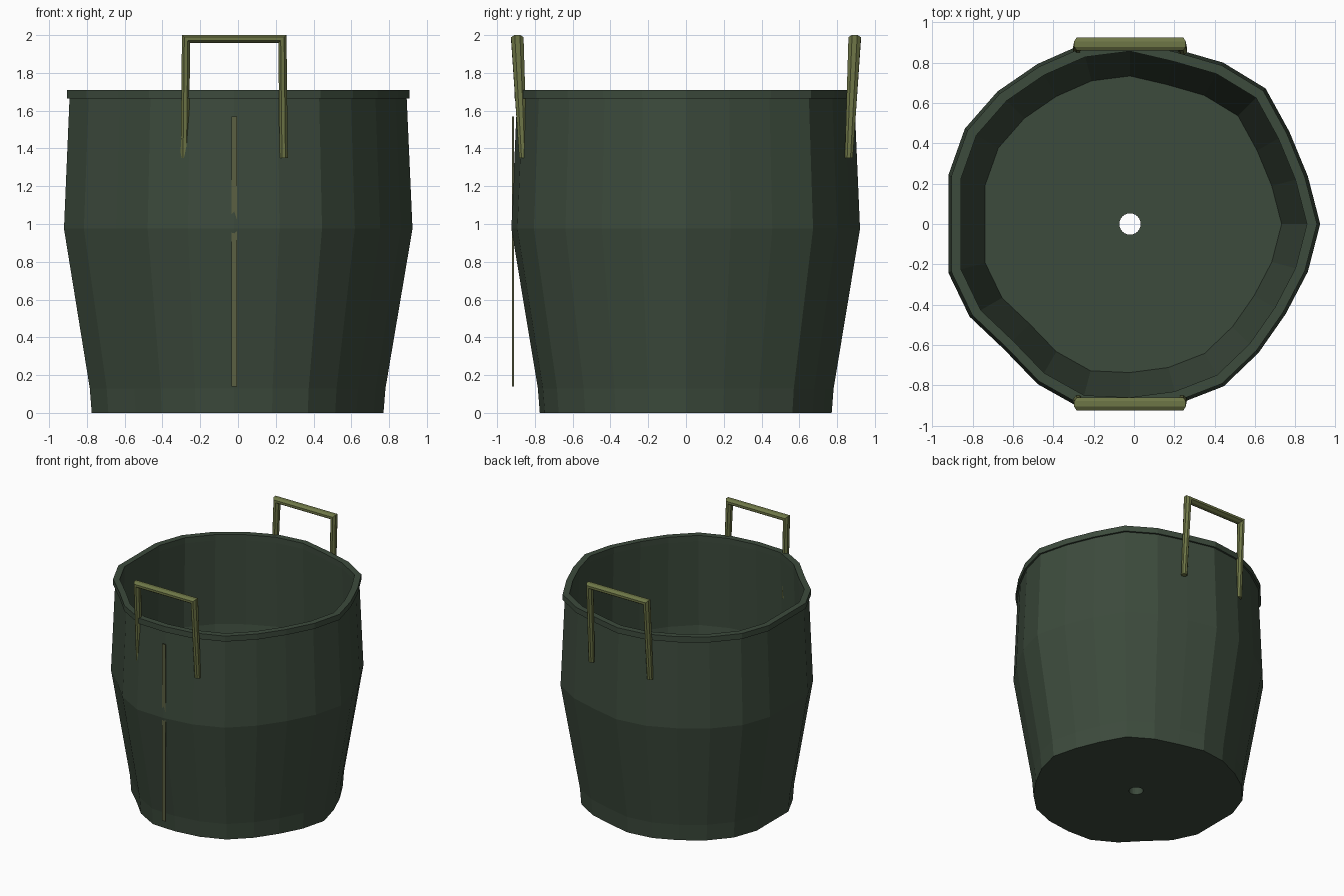
import bpy, bmesh, math
from mathutils import Vector

if "Cube" in bpy.data.objects:
    bpy.data.objects.remove(bpy.data.objects["Cube"])

CX = -0.02  # the pot axis sits slightly left of centre

def material(name, rgb):
    m = bpy.data.materials.new(name)
    m.diffuse_color = (*rgb, 1)
    m.use_nodes = True
    m.node_tree.nodes["Principled BSDF"].inputs["Base Color"].default_value = m.diffuse_color
    return m

GREEN = material("dark green fabric", (0.046, 0.070, 0.046))
OLIVE = material("olive strap", (0.155, 0.180, 0.062))
SEAM = material("seam olive", (0.105, 0.115, 0.055))

def finish(bm, name, mat):
    bmesh.ops.recalc_face_normals(bm, faces=bm.faces)
    me = bpy.data.meshes.new(name)
    bm.to_mesh(me)
    bm.free()
    me.materials.append(mat)
    ob = bpy.data.objects.new(name, me)
    bpy.context.collection.objects.link(ob)
    return ob

def bridge(bm, a, b):
    n = len(a)
    for i in range(n):
        bm.faces.new((a[i], a[(i + 1) % n], b[(i + 1) % n], b[i]))

# Wobbly 24-sided outline, one radius every 15 degrees
RADII = [.878, .85, .85, .885, .86, .835, .857, .858, .853, .865, .88, .868,
         .838, .868, .855, .82, .853, .88, .86, .86, .865, .84, .83, .85]

def ring(bm, scale, z, hole=False):
    out = []
    for i, r in enumerate(RADII):
        a = math.radians(15 * i)
        rad = scale if hole else r * scale
        out.append(bm.verts.new((CX + rad * math.cos(a), rad * math.sin(a), z)))
    return out

# Pot: closed profile from drain hole, up the outside, over, down the inside
bm = bmesh.new()
rings = [ring(bm, .053, 0, True)]
for s, z in [(.90, 0), (.912, .13), (1.075, .975), (1.04, 1.665), (1.0, 1.665),
             (1.025, .975), (.857, .06)]:
    rings.append(ring(bm, s, z))
rings.append(ring(bm, .053, .06, True))
for i in range(len(rings)):
    bridge(bm, rings[i], rings[(i + 1) % len(rings)])
finish(bm, "pot_body", GREEN)

# Rim band
bm = bmesh.new()
rings = [ring(bm, s, z) for s, z in
         [(1.0, 1.665), (1.057, 1.665), (1.057, 1.71), (1.0, 1.71)]]
for i in range(4):
    bridge(bm, rings[i], rings[(i + 1) % 4])
finish(bm, "rim_band", GREEN)

# Strap handles: flattened octagonal tube swept along a U shape
def handle(name, side):
    bm = bmesh.new()
    stations = [  # centre x, y, z, cross-section direction, half width in y
        (.262, .862, 1.35, Vector((1, 0, 0)), .022),
        (.255, .893, 1.98, Vector((1, 0, 1)), .034),
        (-.255, .893, 1.98, Vector((-1, 0, 1)), .034),
        (-.262, .862, 1.35, Vector((-1, 0, 0)), .022)]
    loops = []
    for x, y, z, d, w in stations:
        loop = []
        for k in range(8):
            a = math.radians(45 * k + 22.5)
            p = Vector((CX + x, y * side, z)) + d * (.0235 * math.cos(a))
            p.y += w * 1.05 * math.sin(a)
            loop.append(bm.verts.new(p))
        loops.append(loop)
    for a, b in zip(loops, loops[1:]):
        bridge(bm, a, b)
    bm.faces.new(loops[0])
    bm.faces.new(loops[-1])
    finish(bm, name, OLIVE)

handle("front_handle", -1)
handle("back_handle", 1)

# Thin vertical seam strip on the front
bm = bmesh.new()
bmesh.ops.create_cube(bm, size=1)
for v in bm.verts:
    v.co = Vector((CX + v.co.x * .03, -.916 + v.co.y * .009, .855 + v.co.z * 1.43))
finish(bm, "front_seam", SEAM)
